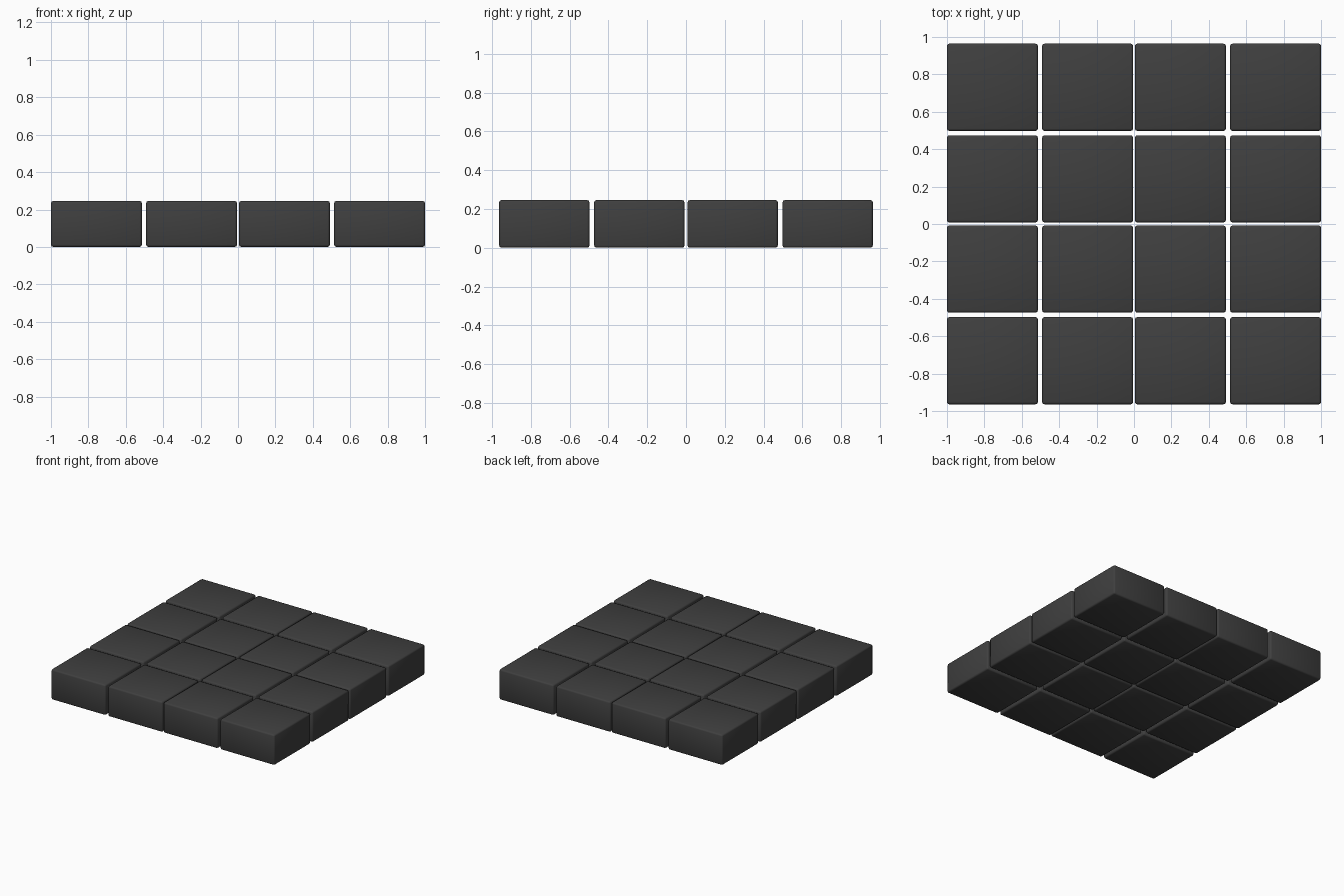
import bpy
import bmesh
from mathutils import Matrix

if "Cube" in bpy.data.objects:
    bpy.data.objects.remove(bpy.data.objects["Cube"])

# Tile size and grid centres
SIZE = (0.486, 0.466, 0.246)
XS = (-0.757, -0.248, 0.248, 0.757)
YS = (-0.731, -0.241, 0.241, 0.731)
BEVEL = 0.012

charcoal = bpy.data.materials.new("charcoal")
charcoal.diffuse_color = (0.05, 0.05, 0.05, 1.0)
charcoal.use_nodes = True
charcoal.node_tree.nodes["Principled BSDF"].inputs["Base Color"].default_value = charcoal.diffuse_color

# One soft-edged block mesh, shared by every tile
mesh = bpy.data.meshes.new("paving_block")
bm = bmesh.new()
bmesh.ops.create_cube(bm, size=1.0, matrix=Matrix.Diagonal((*SIZE, 1.0)))
bmesh.ops.bevel(bm, geom=bm.edges[:], offset=BEVEL, segments=2,
                profile=0.5, affect='EDGES')
for f in bm.faces:
    f.smooth = True
bm.to_mesh(mesh)
bm.free()
mesh.materials.append(charcoal)

# 4 x 4 grid of blocks
for row, y in enumerate(YS):
    for col, x in enumerate(XS):
        ob = bpy.data.objects.new(f"block_{row + 1}_{col + 1}", mesh)
        ob.location = (x, y, SIZE[2] / 2)
        bpy.context.collection.objects.link(ob)
